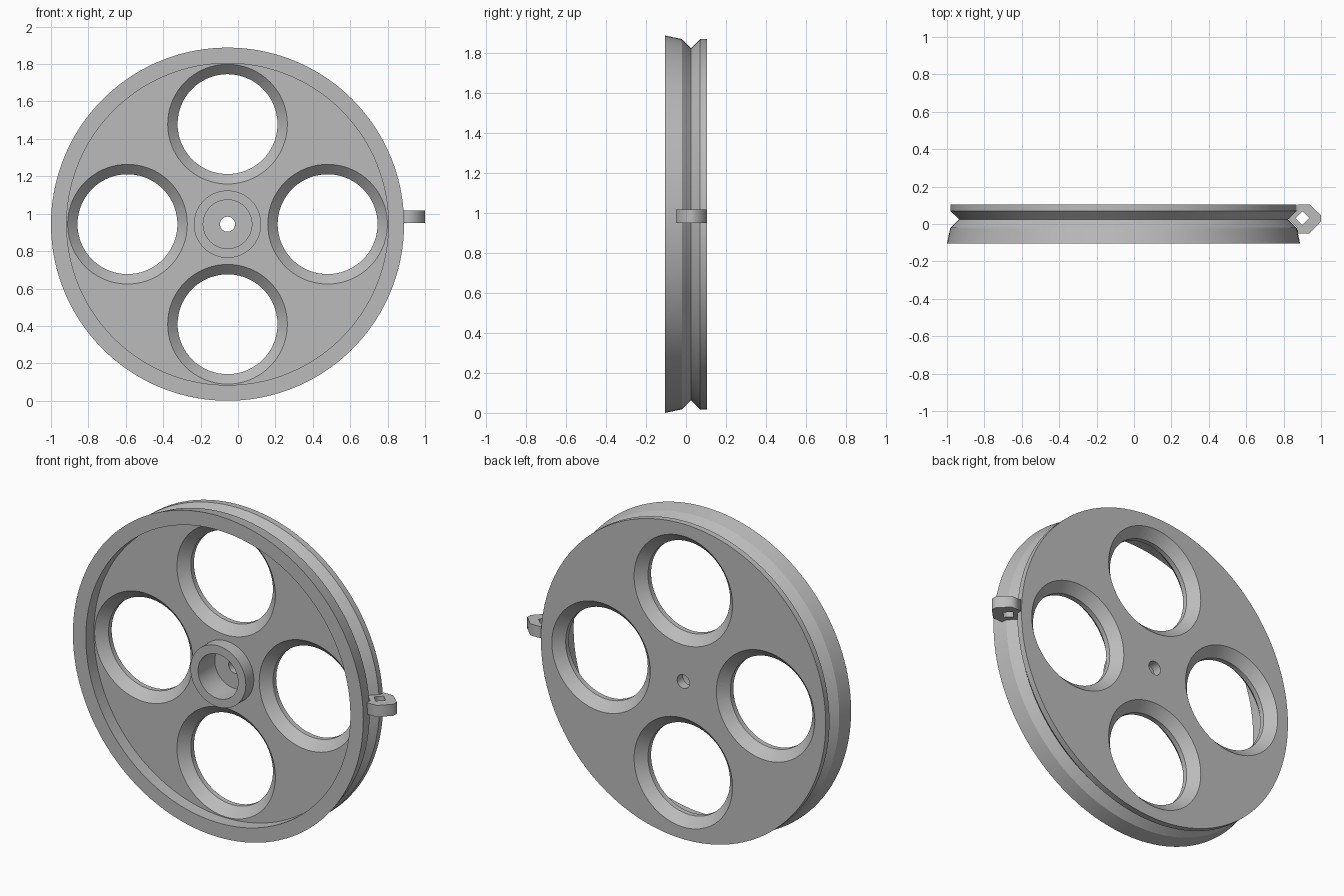
import bpy, bmesh, math

if "Cube" in bpy.data.objects:
    bpy.data.objects.remove(bpy.data.objects["Cube"])

CX, CZ = -0.056, 0.944      # wheel centre
WEB, BACK = -0.03, 0.105    # front and back planes of the web

grey = bpy.data.materials.new("grey")
grey.diffuse_color = (0.5, 0.5, 0.5, 1)
grey.use_nodes = True
grey.node_tree.nodes["Principled BSDF"].inputs["Base Color"].default_value = grey.diffuse_color


def finish(name, bm):
    bmesh.ops.remove_doubles(bm, verts=bm.verts, dist=1e-5)
    bmesh.ops.recalc_face_normals(bm, faces=bm.faces)
    me = bpy.data.meshes.new(name)
    bm.to_mesh(me)
    bm.free()
    me.materials.append(grey)
    ob = bpy.data.objects.new(name, me)
    bpy.context.collection.objects.link(ob)
    return ob


def lathe(bm, profile, cx, cz, n):
    """Spin a closed (radius, y) profile about an axis along y."""
    rings = []
    for i in range(n):
        a = 2 * math.pi * i / n
        rings.append([bm.verts.new((cx + r * math.cos(a), y, cz + r * math.sin(a)))
                      for r, y in profile])
    m = len(profile)
    for i in range(n):
        p, q = rings[i], rings[(i + 1) % n]
        for j in range(m):
            k = (j + 1) % m
            if profile[j][0] == 0 and profile[k][0] == 0:
                continue
            corners = [p[j], p[k]]
            if profile[k][0] > 0:
                corners.append(q[k])
            if profile[j][0] > 0:
                corners.append(q[j])
            bm.faces.new(corners)


def activate(ob):
    bpy.ops.object.select_all(action='DESELECT')
    ob.select_set(True)
    bpy.context.view_layer.objects.active = ob


# Grooved wheel with raised rim, hub, stepped bore
bm = bmesh.new()
lathe(bm, [(0.04, 0.05), (0.13, 0.05), (0.13, -0.105), (0.18, -0.105),
           (0.18, WEB), (0.86, WEB), (0.86, -0.105), (0.944, -0.105),
           (0.926, -0.02), (0.88, 0.025), (0.926, 0.07), (0.926, BACK),
           (0.04, BACK)], CX, CZ, 144)
wheel = finish("grooved_wheel", bm)

# Four round openings, chamfered on both sides
bm = bmesh.new()
e = 0.003
for k in range(4):
    a = k * math.pi / 2
    lathe(bm, [(0, WEB - e), (0.32 + e, WEB - e), (0.267, WEB + 0.053),
               (0.267, BACK - 0.053), (0.32 + e, BACK + e), (0, BACK + e)],
          CX + 0.535 * math.cos(a), CZ + 0.535 * math.sin(a), 72)
cutter = finish("opening_cutter", bm)
cutter.hide_render = True
mod = wheel.modifiers.new("openings", 'BOOLEAN')
mod.operation = 'DIFFERENCE'
mod.solver = 'EXACT'
mod.object = cutter
activate(wheel)
bpy.ops.object.modifier_apply(modifier=mod.name)
bpy.data.objects.remove(cutter)
bpy.ops.object.shade_smooth_by_angle(angle=math.radians(25))

# Cord eyelet seated in the groove, with a diamond hole
outline = [(0.826, 0.027), (0.873, 0.075), (0.873, 0.105), (0.938, 0.105),
           (1.0, 0.046), (1.0, 0.014), (0.938, -0.05), (0.873, -0.05),
           (0.873, -0.02)]
diamond = [(0.863, 0.031), (0.90, 0.068), (0.937, 0.031), (0.90, -0.006)]
curve = bpy.data.curves.new("eyelet_outline", 'CURVE')
curve.dimensions = '2D'
curve.fill_mode = 'BOTH'
curve.extrude = 0.034
for pts in (outline, diamond):
    s = curve.splines.new('POLY')
    s.points.add(len(pts) - 1)
    for p, (x, y) in zip(s.points, pts):
        p.co = (x, y, 0, 1)
    s.use_cyclic_u = True
eyelet = bpy.data.objects.new("cord_eyelet", curve)
eyelet.location.z = 0.984
curve.materials.append(grey)
bpy.context.collection.objects.link(eyelet)
activate(eyelet)
bpy.ops.object.convert(target='MESH')
